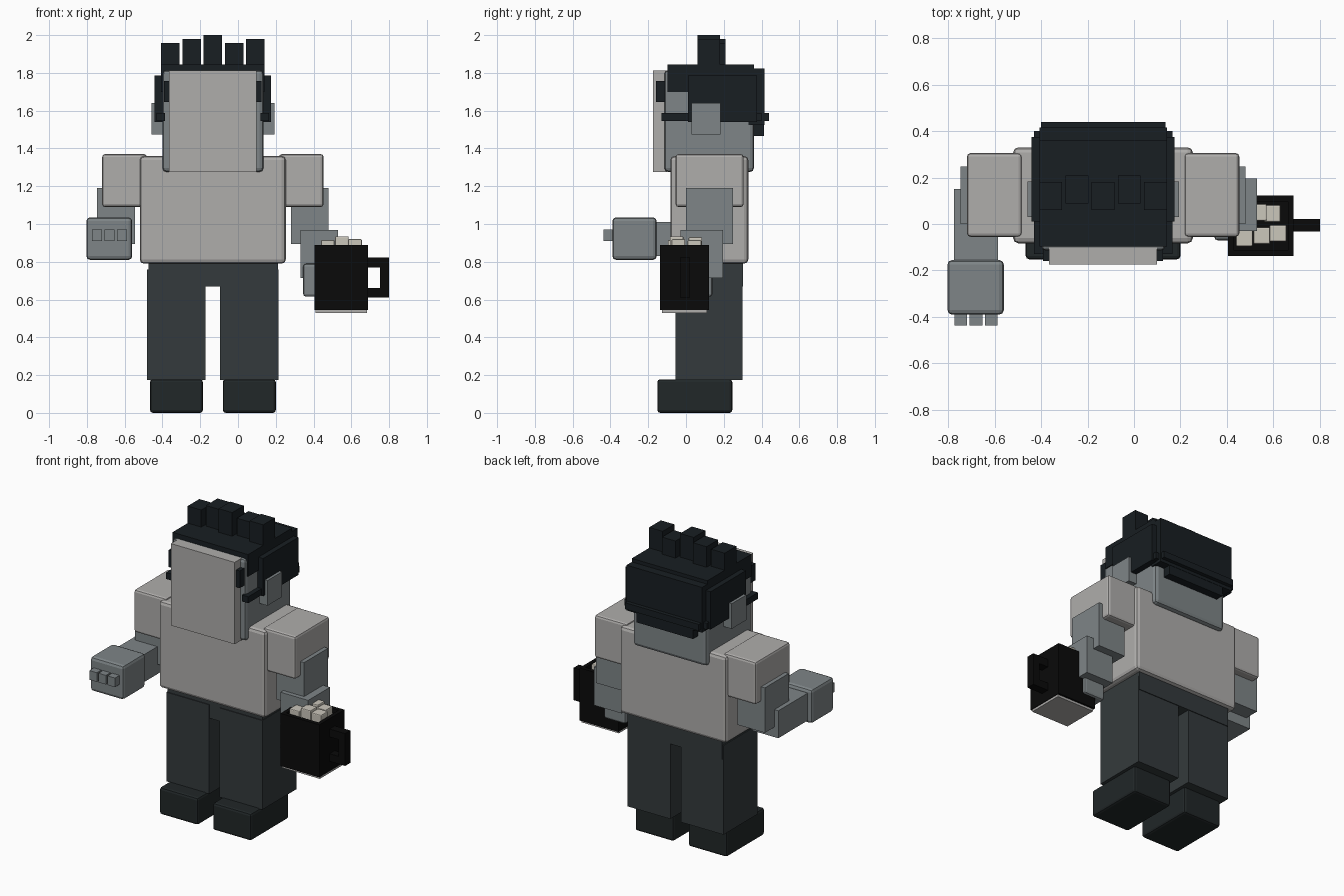
import bpy, bmesh


def material(name, r, g, b):
    m = bpy.data.materials.new(name)
    m.diffuse_color = (r, g, b, 1)
    return m


SHIRT = material("shirt_grey", 0.43, 0.42, 0.41)
SKIN = material("skin_grey", 0.21, 0.235, 0.245)
PANTS = material("pants_dark", 0.034, 0.042, 0.045)
SHOE = material("shoe_dark", 0.015, 0.02, 0.021)
HAIR = material("hair_black", 0.009, 0.013, 0.016)
MUG = material("mug_black", 0.003, 0.003, 0.003)
CREAM = material("cube_cream", 0.6, 0.57, 0.5)


def box(name, x, y, z, mat, bevel=0):
    """Box from (min, max) ranges, with an optional chamfer."""
    bm = bmesh.new()
    bmesh.ops.create_cube(bm, size=1)
    for v in bm.verts:
        v.co = [(r[0] + r[1]) / 2 + c * (r[1] - r[0]) for r, c in zip((x, y, z), v.co)]
    if bevel:
        bmesh.ops.bevel(bm, geom=bm.edges[:], offset=bevel, segments=2,
                        profile=0.5, affect='EDGES')
    me = bpy.data.meshes.new(name)
    bm.to_mesh(me)
    bm.free()
    me.materials.append(mat)
    ob = bpy.data.objects.new(name, me)
    bpy.context.collection.objects.link(ob)
    return ob


# The body is symmetric about x = CX
CX = -0.133


def pair(name, x, y, z, mat, bevel=0):
    box(name + "_left", x, y, z, mat, bevel)
    box(name + "_right", (2 * CX - x[1], 2 * CX - x[0]), y, z, mat, bevel)


# Torso, hips, legs, shoes
box("torso", (-0.52, 0.253), (-0.083, 0.33), (0.79, 1.36), SHIRT, 0.022)
box("hips", (-0.475, 0.212), (-0.05, 0.303), (0.67, 0.80), PANTS)
pair("leg", (-0.095, 0.215), (-0.055, 0.298), (0.175, 0.76), PANTS)
pair("shoe", (-0.08, 0.20), (-0.152, 0.245), (0.0, 0.178), SHOE, 0.015)

# Sleeves and upper arms
pair("sleeve", (0.217, 0.453), (-0.055, 0.305), (1.09, 1.37), SHIRT, 0.015)
pair("upper_arm", (0.28, 0.48), (0.0, 0.248), (0.895, 1.19), SKIN)

# Raised arm with fist
box("raised_forearm", (-0.775, -0.585), (-0.18, 0.15), (0.83, 1.01), SKIN)
box("fist", (-0.803, -0.56), (-0.39, -0.155), (0.81, 1.035), SKIN, 0.02)
for i in range(3):
    x0 = -0.773 + 0.066 * i
    box(f"knuckle_{i + 1}", (x0, x0 + 0.054), (-0.437, -0.38), (0.91, 0.97), SKIN)

# Lowered arm with hand
box("lowered_forearm", (0.33, 0.53), (-0.03, 0.196), (0.715, 0.967), SKIN)
box("mug_hand", (0.345, 0.50), (-0.07, 0.14), (0.615, 0.79), SKIN, 0.015)

# Mug: four walls, filling, base and handle
mx, my, mz = (0.405, 0.687), (-0.138, 0.122), (0.545, 0.89)
t = 0.025
box("mug_wall_front", mx, (my[0], my[0] + t), mz, MUG)
box("mug_wall_back", mx, (my[1] - t, my[1]), mz, MUG)
box("mug_wall_left", (mx[0], mx[0] + t), my, mz, MUG)
box("mug_wall_right", (mx[1] - t, mx[1]), my, mz, MUG)
box("mug_filling", (0.42, 0.67), (-0.125, 0.11), (0.55, 0.86), MUG)
box("mug_base", (0.41, 0.683), (-0.127, 0.11), (0.53, 0.55), SHIRT)
hy = (-0.032, 0.022)
box("handle_top", (0.68, 0.80), hy, (0.77, 0.822), MUG)
box("handle_bottom", (0.68, 0.80), hy, (0.61, 0.66), MUG)
box("handle_grip", (0.752, 0.80), hy, (0.61, 0.822), MUG)

# Cubes floating in the mug
cubes = [(0.475, -0.06, 0.915), (0.55, -0.05, 0.935), (0.62, -0.04, 0.92),
         (0.445 + 0.03, 0.03, 0.92), (0.535, 0.05, 0.93), (0.595, 0.045, 0.915)]
for i, (x, y, z) in enumerate(cubes):
    box(f"cube_{i + 1}", (x - 0.036, x + 0.036), (y - 0.036, y + 0.036),
        (z - 0.07, z), CREAM, 0.006)

# Head, face panel, eyes and ears
box("head", (-0.40, 0.135), (-0.115, 0.36), (1.275, 1.815), SKIN, 0.022)
box("face_panel", (-0.365, 0.098), (-0.175, -0.10), (1.275, 1.812), SHIRT)
pair("eye", (0.09, 0.125), (-0.16, -0.10), (1.645, 1.757), HAIR)
pair("ear", (0.12, 0.193), (0.03, 0.182), (1.475, 1.64), SKIN)

# Hair: cap, sides, back, nape and band
box("hair_cap", (-0.407, 0.141), (-0.097, 0.36), (1.70, 1.845), HAIR)
pair("hair_side", (0.12, 0.175), (0.01, 0.375), (1.54, 1.787), HAIR)
box("hair_back", (-0.407, 0.141), (0.33, 0.415), (1.525, 1.822), HAIR)
box("hair_nape", (-0.34, 0.07), (0.34, 0.413), (1.465, 1.54), HAIR)
pair("hair_band", (0.12, 0.165), (-0.13, 0.40), (1.545, 1.587), HAIR)
box("hair_band_back", (-0.40, 0.135), (0.39, 0.44), (1.545, 1.587), HAIR)

# Hair spikes
for i, top in enumerate((1.957, 1.98, 2.0, 1.957, 1.98)):
    x0 = -0.407 + 0.1125 * i
    y0 = 0.06 + (0.028 if i % 2 else 0)
    box(f"hair_spike_{i + 1}", (x0, x0 + 0.098), (y0, y0 + 0.12), (1.83, top), HAIR)
